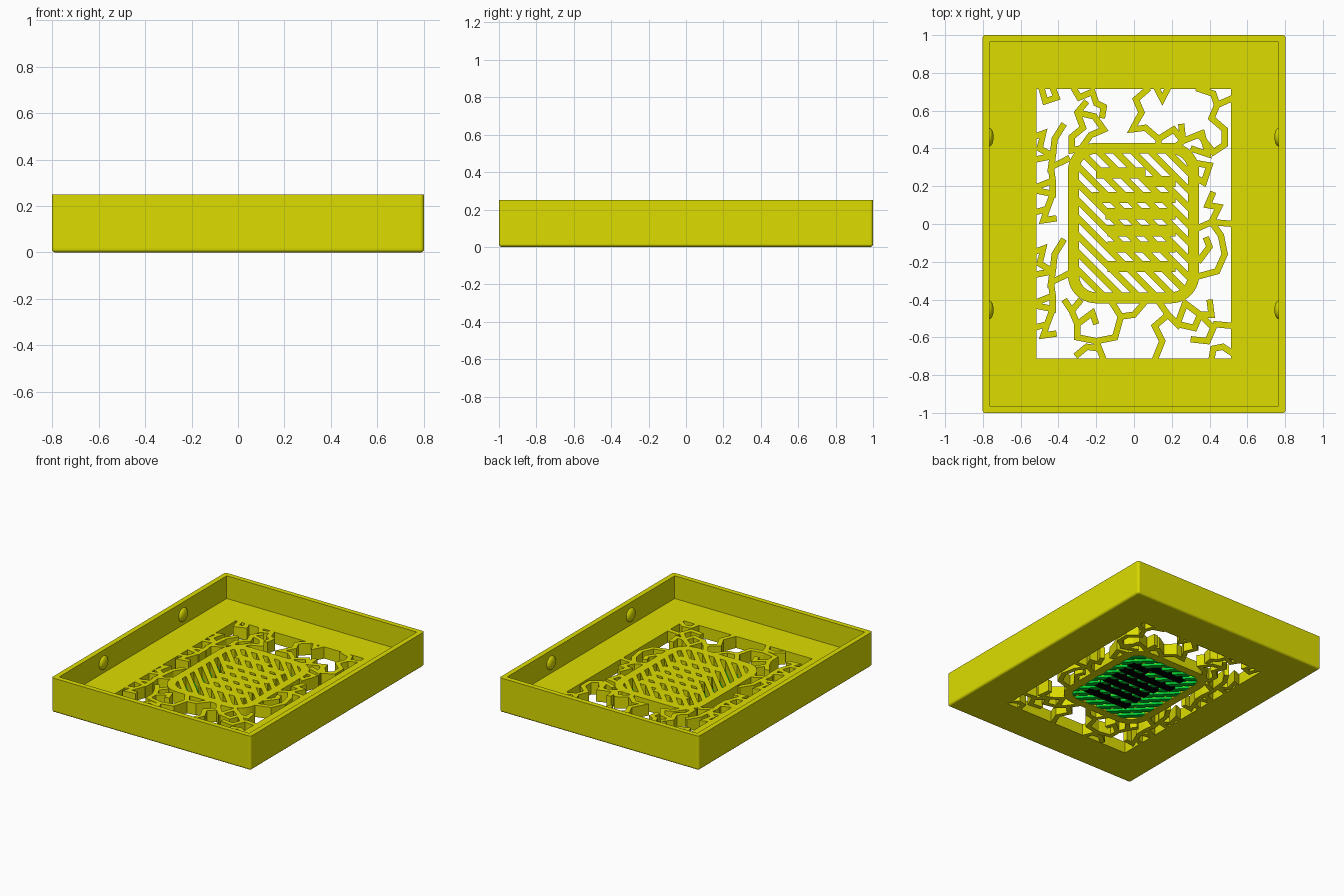
import bpy, bmesh, math
from mathutils import Vector

if "Cube" in bpy.data.objects:
    bpy.data.objects.remove(bpy.data.objects["Cube"])

FLOOR = 0.085   # floor thickness
SKIN = 0.018    # coloured layer under the centre grille


def material(name, rgb):
    m = bpy.data.materials.new(name)
    m.diffuse_color = (*rgb, 1)
    m.use_nodes = True
    m.node_tree.nodes["Principled BSDF"].inputs["Base Color"].default_value = m.diffuse_color
    return m


YELLOW = material("yellow", (0.72, 0.72, 0.0))
GREEN = material("green", (0.0, 0.62, 0.03))
BLACK = material("black", (0.0, 0.0, 0.0))


def finish(bm, name, mat):
    bmesh.ops.recalc_face_normals(bm, faces=bm.faces)
    me = bpy.data.meshes.new(name)
    bm.to_mesh(me)
    bm.free()
    me.materials.append(mat)
    ob = bpy.data.objects.new(name, me)
    bpy.context.collection.objects.link(ob)
    return ob


def box(name, x0, x1, y0, y1, z0, z1, mat=YELLOW):
    bm = bmesh.new()
    bmesh.ops.create_cube(bm, size=1)
    for v in bm.verts:
        v.co = ((x0 + x1) / 2 + v.co.x * (x1 - x0),
                (y0 + y1) / 2 + v.co.y * (y1 - y0),
                (z0 + z1) / 2 + v.co.z * (z1 - z0))
    return finish(bm, name, mat)


def strip(bm, pts, width, z0, z1):
    """Mitred ribbon along a flat path, extruded from z0 to z1."""
    p = [Vector(q) for q in pts]
    rows = []
    for i, c in enumerate(p):
        a = (c - p[i - 1]).normalized() if i else (p[1] - c).normalized()
        b = (p[i + 1] - c).normalized() if i < len(p) - 1 else a
        na, nb = Vector((-a.y, a.x)), Vector((-b.y, b.x))
        n = (na + nb).normalized()
        n *= width / 2 / max(n.dot(na), 0.5)
        rows.append([bm.verts.new((q.x, q.y, z)) for q, z in
                     ((c + n, z0), (c - n, z0), (c - n, z1), (c + n, z1))])
    for r, s in zip(rows, rows[1:]):
        for k in range(4):
            bm.faces.new((r[k], r[(k + 1) % 4], s[(k + 1) % 4], s[k]))
    bm.faces.new(rows[0])
    bm.faces.new(rows[-1][::-1])


def strips(name, paths, width, z0, z1, mat=YELLOW):
    bm = bmesh.new()
    for path in paths:
        strip(bm, path, width, z0, z1)
    return finish(bm, name, mat)


# Tray: rounded box with a cavity and a window through the floor
tray = box("tray", -0.802, 0.802, -1, 1, 0, 0.25)
bm = bmesh.new()
bm.from_mesh(tray.data)
edges = [e for e in bm.edges if min(v.co.z for v in e.verts) < 0.01]
bmesh.ops.bevel(bm, geom=edges, offset=0.016, segments=5, profile=0.5, affect='EDGES')
bm.to_mesh(tray.data)
bm.free()
cutters = [box("cavity_cutter", -0.765, 0.765, -0.963, 0.963, FLOOR, 0.4),
           box("window_cutter", -0.517, 0.513, -0.712, 0.714, -0.1, 0.2)]
for c in cutters:
    c.hide_render = True
    c.hide_viewport = True
    mod = tray.modifiers.new("cut", 'BOOLEAN')
    mod.operation = 'DIFFERENCE'
    mod.solver = 'EXACT'
    mod.object = c
bpy.context.view_layer.objects.active = tray
tray.select_set(True)
for m in [m.name for m in tray.modifiers]:
    bpy.ops.object.modifier_apply(modifier=m)
for c in cutters:
    bpy.data.objects.remove(c)
# flat shading keeps the big walls even; the edge rounding is fine enough
for f in tray.data.polygons:
    f.use_smooth = False

# Snap bumps on the side walls
for sx in (-1, 1):
    for y in (-0.455, 0.46):
        bm = bmesh.new()
        bmesh.ops.create_uvsphere(bm, u_segments=24, v_segments=12, radius=0.05)
        for v in bm.verts:
            v.co = (v.co.x * 0.5 + sx * 0.768, v.co.y + y, v.co.z + 0.16)
        for f in bm.faces:
            f.smooth = True
        finish(bm, "snap_bump", YELLOW)


# Rounded frame around the centre grille
def rounded(x0, x1, y0, y1, r, n=10):
    out = []
    for k, (cx, cy) in enumerate(((x1 - r, y1 - r), (x0 + r, y1 - r),
                                  (x0 + r, y0 + r), (x1 - r, y0 + r))):
        for i in range(n + 1):
            a = math.pi / 2 * (k + i / n)
            out.append((cx + r * math.cos(a), cy + r * math.sin(a)))
    return out


bm = bmesh.new()
outer = rounded(-0.35, 0.345, -0.42, 0.43, 0.15)
inner = rounded(-0.29, 0.285, -0.362, 0.372, 0.09)
loops = [[bm.verts.new((x, y, z)) for x, y in loop]
         for loop, z in ((outer, 0), (outer, FLOOR), (inner, FLOOR), (inner, 0))]
n = len(outer)
for k in range(4):
    a, b = loops[k], loops[(k + 1) % 4]
    for i in range(n):
        j = (i + 1) % n
        bm.faces.new((a[i], a[j], b[j], b[i]))
finish(bm, "grille_frame", YELLOW)


# Diagonal grille bars, with ends buried in the frame
def inside(x, y, r=0.11):
    dx = max(abs(x + 0.0025) - (0.31 - r), 0)
    dy = max(abs(y - 0.005) - (0.39 - r), 0)
    return math.hypot(dx, dy) < r


bars = []
for k in range(-7, 8):
    c = 0.01 + k * 0.092
    hits = [t / 500 for t in range(-300, 301) if inside(c / 2 + t / 500, c / 2 - t / 500)]
    if len(hits) > 20:
        bars.append([(c / 2 + t, c / 2 - t) for t in (hits[0], hits[-1])])
strips("diagonal_bars", bars, 0.034, SKIN, FLOOR)
strips("diagonal_bars_underside", bars, 0.034, 0.001, SKIN, GREEN)

# Horizontal slats across the middle of the grille
slats = [[(x0, y), (x1, y)] for x0, x1, y in (
    (-0.20, 0.06, 0.27), (0.06, 0.22, 0.225), (-0.22, 0.22, 0.14), (-0.15, 0.22, 0.055),
    (-0.14, 0.22, -0.035), (-0.14, 0.22, -0.122), (-0.14, 0.22, -0.225))]
strips("slats", slats, 0.06, SKIN, FLOOR)
strips("slats_underside", slats, 0.06, 0, SKIN, BLACK)

# Crooked lattice twigs joining the frame to the window edge
left = [[(-.53, .46), (-.48, .48), (-.50, .40), (-.43, .36), (-.42, .45), (-.37, .53)],
        [(-.53, .34), (-.43, .36), (-.44, .30), (-.34, .35)],
        [(-.53, .19), (-.43, .23), (-.44, .30)],
        [(-.43, .23), (-.43, .16), (-.53, .18)],
        [(-.53, .06), (-.46, .08), (-.48, .02), (-.41, .03)],
        [(-.46, .08), (-.43, .16)]]
top = [[(-.49, .72), (-.47, .65), (-.41, .67), (-.43, .72)],
       [(-.32, .72), (-.29, .67), (-.22, .70), (-.20, .64), (-.16, .62), (-.17, .56)],
       [(-.25, .65), (-.30, .59), (-.27, .51), (-.33, .46), (-.33, .39), (-.28, .40)],
       [(-.30, .59), (-.21, .57), (-.16, .50), (-.23, .47), (-.28, .40)],
       [(.08, .72), (.01, .66), (.04, .59), (-.01, .50), (.06, .51), (.13, .45), (.13, .41)],
       [(.13, .45), (.21, .50), (.26, .44), (.36, .48), (.39, .37), (.30, .40)],
       [(.25, .53), (.26, .44), (.22, .41)],
       [(.12, .72), (.15, .66), (.18, .72)],
       [(.33, .72), (.42, .69), (.44, .63), (.53, .67)],
       [(.44, .63), (.41, .56), (.48, .50), (.48, .42), (.42, .38), (.34, .48)]]
right = [[(.28, .33), (.40, .31), (.37, .22), (.32, .25)],
         [(.32, -.03), (.41, .01), (.53, .0)],
         [(.41, .01), (.45, .09), (.39, .10), (.42, .17)],
         [(.41, .01), (.46, -.06), (.48, -.16), (.44, -.25), (.33, -.28)],
         [(.34, -.20), (.40, -.12), (.38, -.07)]]
bottom = [[(-.37, -.40), (-.33, -.46), (-.30, -.53), (-.22, -.47), (-.20, -.53)],
          [(-.28, -.40), (-.33, -.46)],
          [(-.30, -.52), (-.30, -.60), (-.20, -.62), (-.16, -.72)],
          [(-.31, -.70), (-.25, -.65), (-.18, -.66)],
          [(-.12, -.41), (-.07, -.49), (.0, -.48), (.06, -.41)],
          [(-.07, -.49), (-.10, -.60), (-.20, -.62)],
          [(.13, -.41), (.18, -.48), (.11, -.54), (.15, -.62), (.11, -.72)],
          [(.18, -.48), (.23, -.53), (.27, -.42), (.35, -.48), (.42, -.55), (.39, -.62), (.30, -.61)],
          [(.40, -.40), (.41, -.48), (.35, -.48)],
          [(.23, -.53), (.32, -.55), (.35, -.48)],
          [(.53, -.54), (.42, -.53)],
          [(.41, -.72), (.42, -.66), (.47, -.65), (.53, -.69)]]
lower_left = [[(x, y - 0.61) for x, y in p] for p in left]
for name, group in (("left_twigs", left), ("lower_left_twigs", lower_left),
                    ("top_twigs", top), ("right_twigs", right), ("bottom_twigs", bottom)):
    strips(name, group, 0.033, 0.0, FLOOR)
